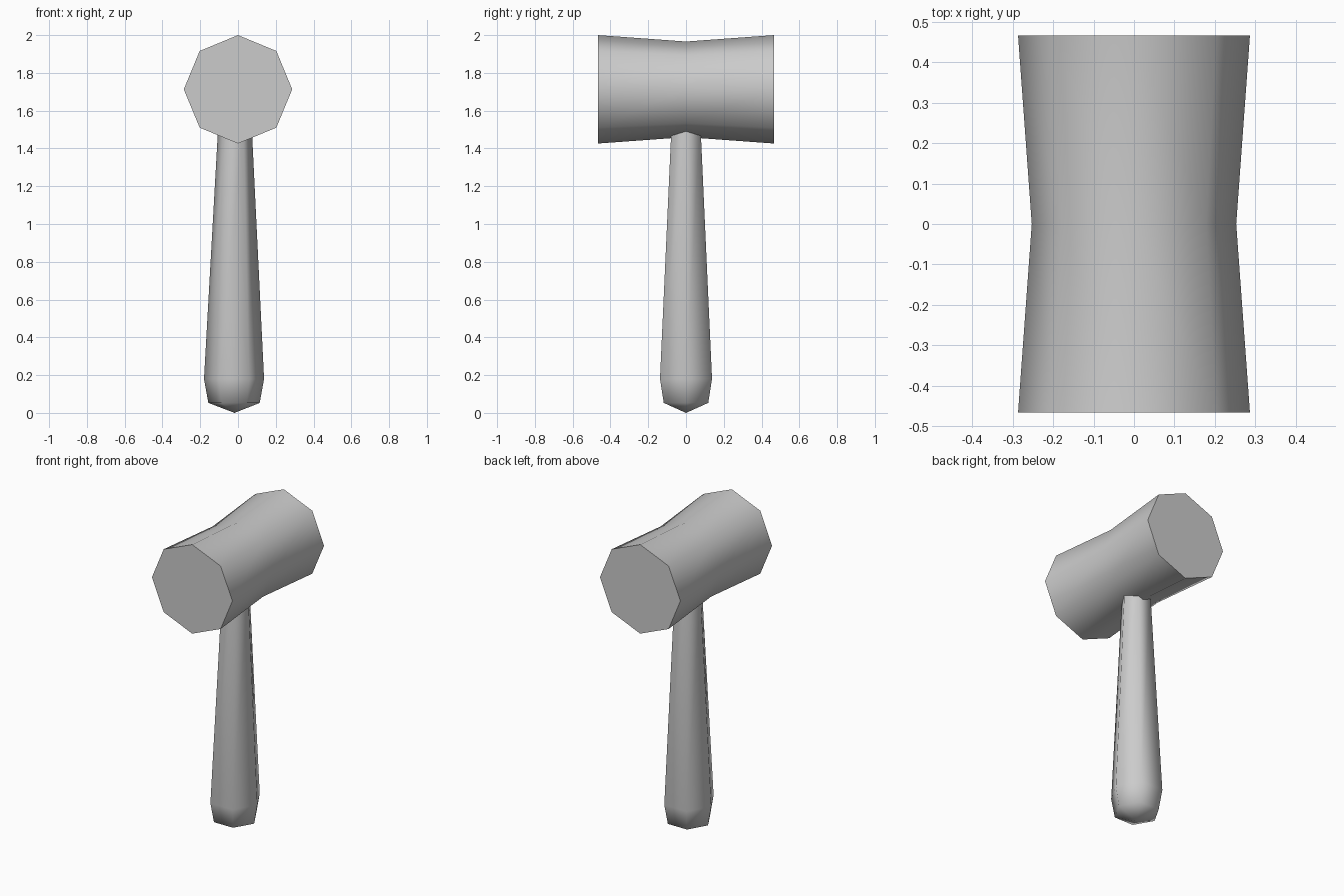
import bpy
import bmesh
import math
from mathutils import Vector

cube = bpy.data.objects.get("Cube")
if cube:
    bpy.data.objects.remove(cube)

grey = bpy.data.materials.new("plain grey")
grey.use_nodes = True
colour = (0.6, 0.6, 0.6, 1)
grey.diffuse_color = colour
grey.node_tree.nodes["Principled BSDF"].inputs["Base Color"].default_value = colour


def loft(name, rings, sides, u, v, tip=None):
    """Join polygon rings of (centre, radius); the start closes to a tip or a flat cap."""
    bm = bmesh.new()
    loops = []
    for centre, radius in rings:
        angles = [math.tau * i / sides for i in range(sides)]
        loops.append([bm.verts.new(Vector(centre) + radius * (u * math.cos(a) + v * math.sin(a)))
                      for a in angles])
    for low, high in zip(loops, loops[1:]):
        for i in range(sides):
            j = (i + 1) % sides
            bm.faces.new((low[i], low[j], high[j], high[i]))
    caps = [bm.faces.new(loops[-1])]
    if tip:
        point = bm.verts.new(tip)
        for i in range(sides):
            bm.faces.new((loops[0][i], point, loops[0][(i + 1) % sides]))
    else:
        caps.append(bm.faces.new(loops[0]))
    bmesh.ops.recalc_face_normals(bm, faces=bm.faces)
    # Smooth sides, flat caps with crisp rims
    for face in bm.faces:
        face.smooth = face not in caps
    for cap in caps:
        for edge in cap.edges:
            edge.smooth = False
    mesh = bpy.data.meshes.new(name)
    bm.to_mesh(mesh)
    bm.free()
    mesh.materials.append(grey)
    obj = bpy.data.objects.new(name, mesh)
    bpy.context.collection.objects.link(obj)
    return obj


X, Y, Z = Vector((1, 0, 0)), Vector((0, 1, 0)), Vector((0, 0, 1))

# Octagonal head, pinched at the middle
loft("mallet_head",
     [((0, -0.467, 1.713), 0.287), ((0, 0, 1.713), 0.253), ((0, 0.467, 1.713), 0.287)],
     8, X, Z)

# Six-sided tapered handle with a pointed butt
loft("handle",
     [((-0.021, 0, 0.053), 0.136), ((-0.021, 0, 0.18), 0.159), ((-0.016, 0, 1.55), 0.087)],
     6, X, Y, tip=(-0.018, 0, 0))
